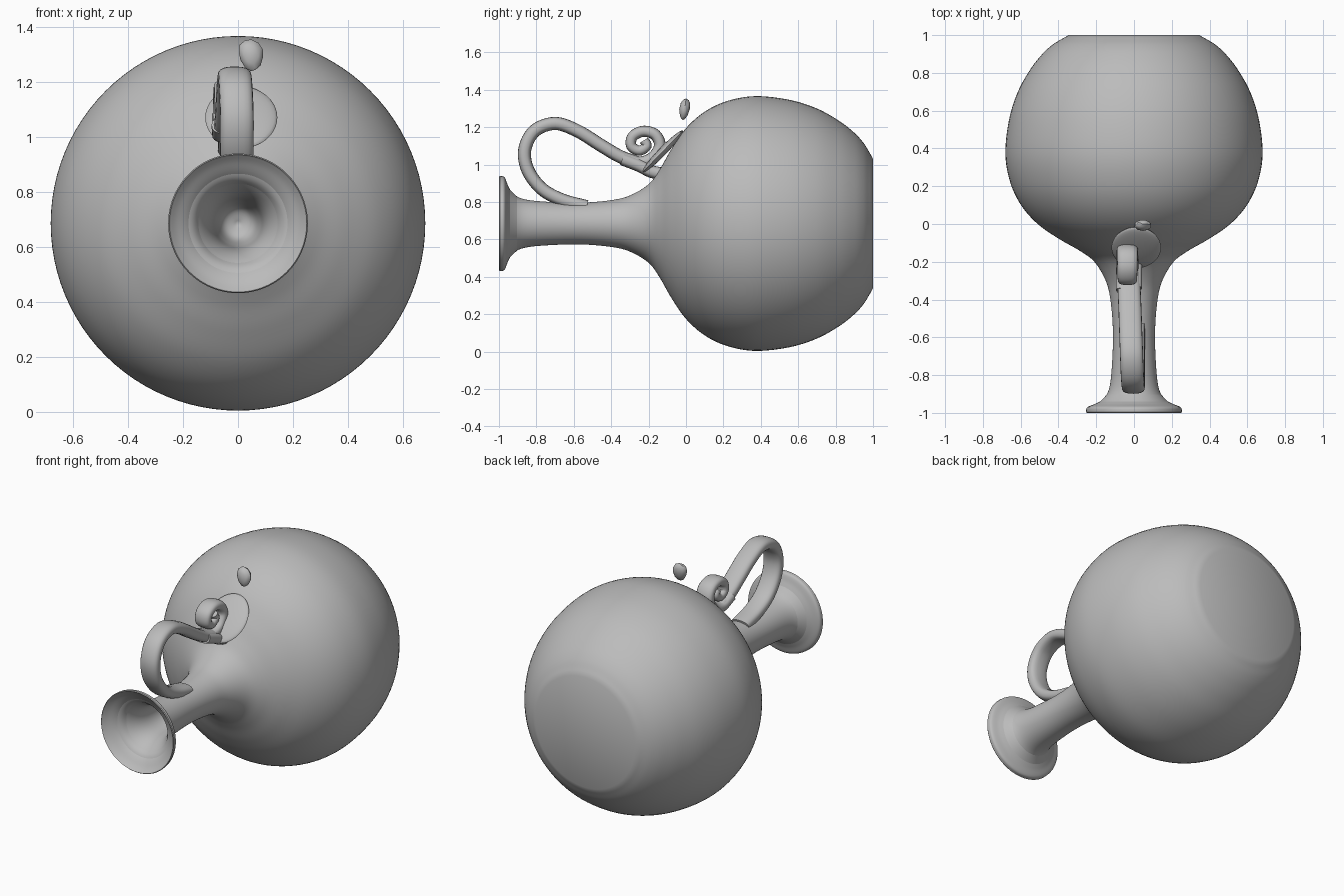
import bpy, bmesh, math
from mathutils import Vector, Matrix

cube = bpy.data.objects.get("Cube")
if cube:
    bpy.data.objects.remove(cube)

AXIS_Z = 0.685
clay = bpy.data.materials.new("grey clay")
clay.use_nodes = True
GREY = (0.5, 0.5, 0.5, 1)
clay.diffuse_color = GREY
clay.node_tree.nodes["Principled BSDF"].inputs["Base Color"].default_value = GREY


def finish(bm, name, angle=30):
    bmesh.ops.recalc_face_normals(bm, faces=bm.faces[:])
    mesh = bpy.data.meshes.new(name)
    bm.to_mesh(mesh)
    bm.free()
    mesh.materials.append(clay)
    obj = bpy.data.objects.new(name, mesh)
    bpy.context.collection.objects.link(obj)
    bpy.ops.object.select_all(action='DESELECT')
    obj.select_set(True)
    bpy.context.view_layer.objects.active = obj
    bpy.ops.object.shade_smooth_by_angle(angle=math.radians(angle))


def smooth_path(points, steps=6):
    """Catmull-Rom curve through the points."""
    p = [Vector(q) for q in points]
    p = [2 * p[0] - p[1]] + p + [2 * p[-1] - p[-2]]
    out = []
    for a, b, c, d in zip(p, p[1:], p[2:], p[3:]):
        for i in range(steps):
            t = i / steps
            out.append(0.5 * (2 * b + (c - a) * t + (2 * a - 5 * b + 4 * c - d) * t * t
                              + (3 * b - a - 3 * c + d) * t ** 3))
    return out + [p[-2]]


def lathe(name, profile, segments=96):
    """Revolve (y, radius) points around the vessel's horizontal axis."""
    bm = bmesh.new()
    verts = [bm.verts.new((0, y, AXIS_Z + r)) for y, r in profile]
    edges = [bm.edges.new(pair) for pair in zip(verts, verts[1:])]
    bmesh.ops.spin(bm, geom=verts + edges, cent=(0, 0, AXIS_Z), axis=(0, 1, 0),
                   angle=math.tau, steps=segments)
    bmesh.ops.remove_doubles(bm, verts=bm.verts[:], dist=0.0005)
    finish(bm, name)


def rounded(v):
    """Push a sine or cosine outwards for a boxier section."""
    return math.copysign(abs(v) ** 0.75, v)


def sweep(name, points, wide, thick, taper=lambda t: 1, sides=20):
    """Sweep a rounded strap section, wide along x, along a smooth path."""
    path = smooth_path(points)
    bm = bmesh.new()
    rings = []
    for i, p in enumerate(path):
        tangent = (path[min(i + 1, len(path) - 1)] - path[max(i - 1, 0)]).normalized()
        normal = tangent.cross(Vector((1, 0, 0))).normalized()
        side = normal.cross(tangent)
        k = taper(i / (len(path) - 1))
        rings.append([bm.verts.new(p + k * (side * wide * rounded(math.cos(a))
                                            + normal * thick * rounded(math.sin(a))))
                      for a in (math.tau * j / sides for j in range(sides))])
    for r0, r1 in zip(rings, rings[1:]):
        for j in range(sides):
            n = (j + 1) % sides
            bm.faces.new((r0[j], r0[n], r1[n], r1[j]))
    bm.faces.new(rings[0])
    bm.faces.new(rings[-1])
    finish(bm, name, 50)


# Vessel: funnel mouth, rim, neck, round belly and flat base
funnel = [(-.54, 0), (-.57, .055), (-.66, .08), (-.8, .097), (-.88, .128), (-.94, .18),
          (-.975, .225), (-.995, .247)]
outside = [(-.995, .254), (-.97, .247), (-.95, .2), (-.92, .155), (-.85, .127), (-.7, .114),
           (-.55, .112), (-.4, .125), (-.3, .15), (-.2, .21), (-.14, .29), (-.08, .395),
           (0, .51), (.1, .598), (.22, .655), (.37, .681), (.55, .662), (.7, .615),
           (.82, .548), (.9, .485), (.95, .43), (.985, .373)]
lathe("vessel", smooth_path(funnel) + [Vector((-1, .25))] + smooth_path(outside)
      + [Vector((1, .345)), Vector((1, 0))])

# Handle: strap rising from the neck, looping back and curling into a scroll
loop = [(-.53, .775), (-.66, .81), (-.77, .87), (-.845, .97), (-.862, 1.08), (-.81, 1.18),
        (-.7, 1.22), (-.58, 1.18), (-.45, 1.1), (-.35, 1.042), (-.26, 1.01)]
curl = [(-.18, 1.035), (-.14, 1.1), (-.165, 1.16), (-.23, 1.178), (-.285, 1.15),
        (-.292, 1.1), (-.25, 1.075), (-.21, 1.1), (-.225, 1.13)]
sweep("handle", [(-.004 - .026 * max(0, i - 4) / 6, y, z) for i, (y, z) in enumerate(loop)],
      .061, .035)
sweep("handle_scroll", [(-.035, y, z) for y, z in loop[-2:] + curl], .061, .034,
      lambda t: 1 - .25 * t)

# Root that joins the handle to the shoulder
root = [(-.34, 1.03), (-.25, .995), (-.19, .965), (-.13, .95)]
sweep("handle_root", [(-.015, y, z) for y, z in root], .058, .034)

# Thin round attachment leaf lying along the slope of the shoulder
bm = bmesh.new()
bmesh.ops.create_uvsphere(bm, u_segments=40, v_segments=16, radius=1,
                          matrix=Matrix.Translation((.012, -.125, 1.07))
                          @ Matrix.Rotation(math.radians(46), 4, 'X')
                          @ Matrix.Diagonal((.131, .155, .022, 1)))
finish(bm, "attachment_leaf", 60)

# Small irregular bud above the shoulder, narrower towards its foot
bm = bmesh.new()
bmesh.ops.create_icosphere(bm, subdivisions=2, radius=1)
for v in bm.verts:
    x, y, z = v.co
    k = .88 + .16 * z
    v.co = (.047 + x * .052 * k, -.008 + y * .032 * k + z * .008, 1.296 + z * .058 - x * .008)
finish(bm, "bud")
